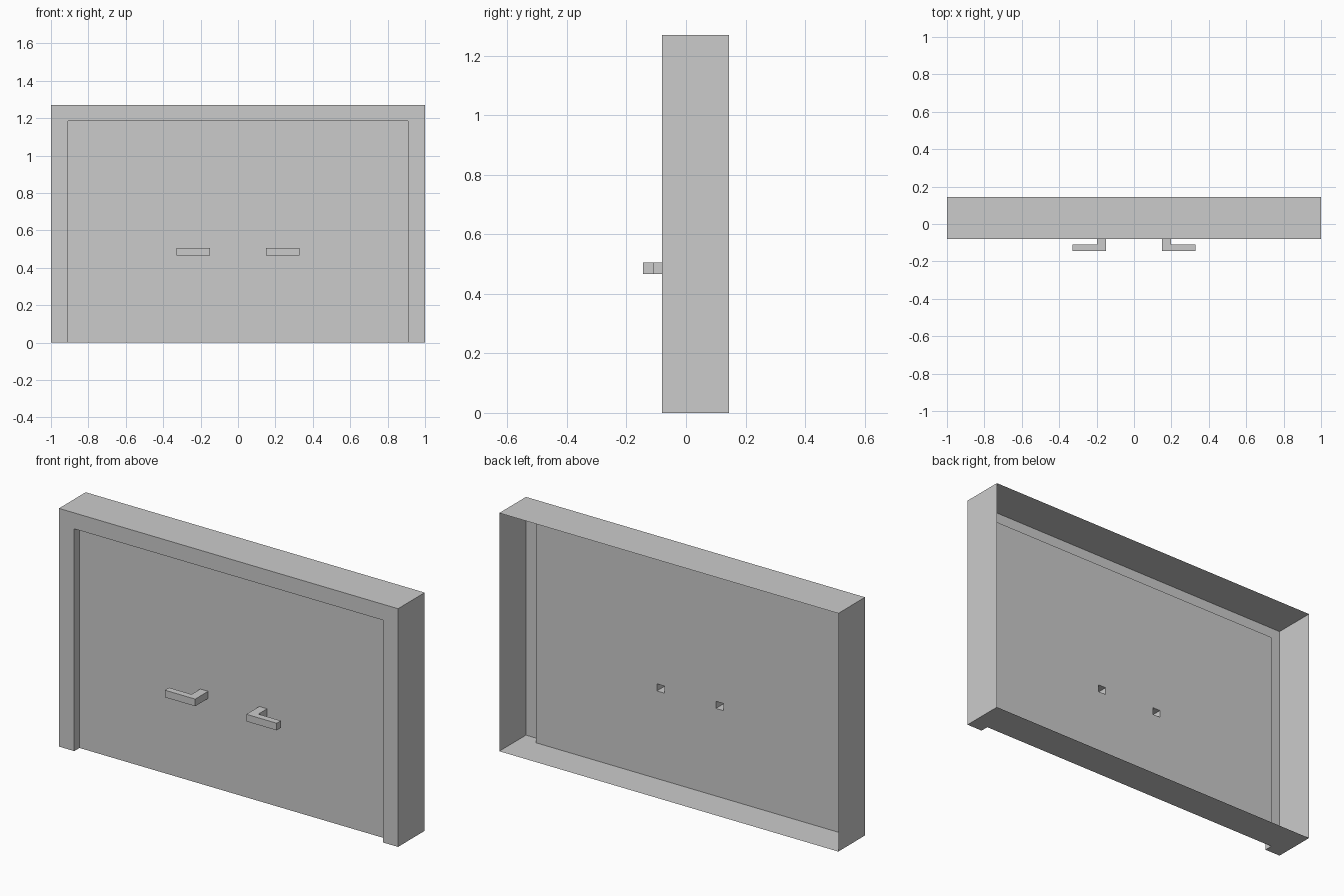
import bpy
import bmesh

if "Cube" in bpy.data.objects:
    bpy.data.objects.remove(bpy.data.objects["Cube"])

FRONT, PANEL, BACK = -0.08, -0.036, 0.145      # depth planes
W, H = 1.0, 1.27                               # outer half width, height
OW, OH = 0.91, 1.185                           # opening half width, height
HX0, HX1, HX2 = 0.151, 0.197, 0.33             # handle stem and arm in x
HZ0, HZ1 = 0.467, 0.505                        # handle bottom and top


def make_half(name, faces):
    """Build the x > 0 half from faces and mirror it."""
    bm = bmesh.new()
    for pts in faces:
        bm.faces.new([bm.verts.new(p) for p in pts])
    bmesh.ops.remove_doubles(bm, verts=bm.verts[:], dist=1e-5)
    mesh = bpy.data.meshes.new(name)
    bm.to_mesh(mesh)
    bm.free()
    obj = bpy.data.objects.new(name, mesh)
    bpy.context.collection.objects.link(obj)
    mirror = obj.modifiers.new("mirror", 'MIRROR')
    mirror.use_axis[0] = True
    return obj


# Frame: open-backed casing swept around the opening (reveal, face, outer wall)
sections = [(OW, OH, PANEL), (OW, OH, FRONT), (W, H, FRONT), (W, H, BACK)]
rows = [[(0, y, z), (x, y, z), (x, y, 0)] for x, z, y in sections]
faces = []
for s, t in zip(rows, rows[1:]):
    for i in range(2):
        faces.append([s[i], s[i + 1], t[i + 1], t[i]])
# Frame underside, notched below the opening
for x0, x1, y0, y1 in [(0, OW, PANEL, BACK), (OW, W, PANEL, BACK), (OW, W, FRONT, PANEL)]:
    faces.append([(x0, y0, 0), (x0, y1, 0), (x1, y1, 0), (x1, y0, 0)])
make_half("door_frame", faces)

# Door panel: recessed sheet with a square hole behind each handle
xs, zs = [0, HX0, HX1, OW], [0, HZ0, HZ1, OH]
faces = []
for i in range(3):
    for j in range(3):
        if (i, j) != (1, 1):
            x0, x1, z0, z1 = xs[i], xs[i + 1], zs[j], zs[j + 1]
            faces.append([(x0, PANEL, z0), (x1, PANEL, z0), (x1, PANEL, z1), (x0, PANEL, z1)])
make_half("door_panel", faces)

# Handles: hollow L shapes, open where the stem meets the panel
profile = [(HX0, PANEL), (HX0, -0.145), (HX2, -0.145),
           (HX2, -0.11), (HX1, -0.11), (HX1, PANEL)]
low = [(x, y, HZ0) for x, y in profile]
high = [(x, y, HZ1) for x, y in profile]
faces = [high, low[::-1]]
for i in range(len(profile) - 1):
    faces.append([low[i], low[i + 1], high[i + 1], high[i]])
make_half("door_handles", faces)
